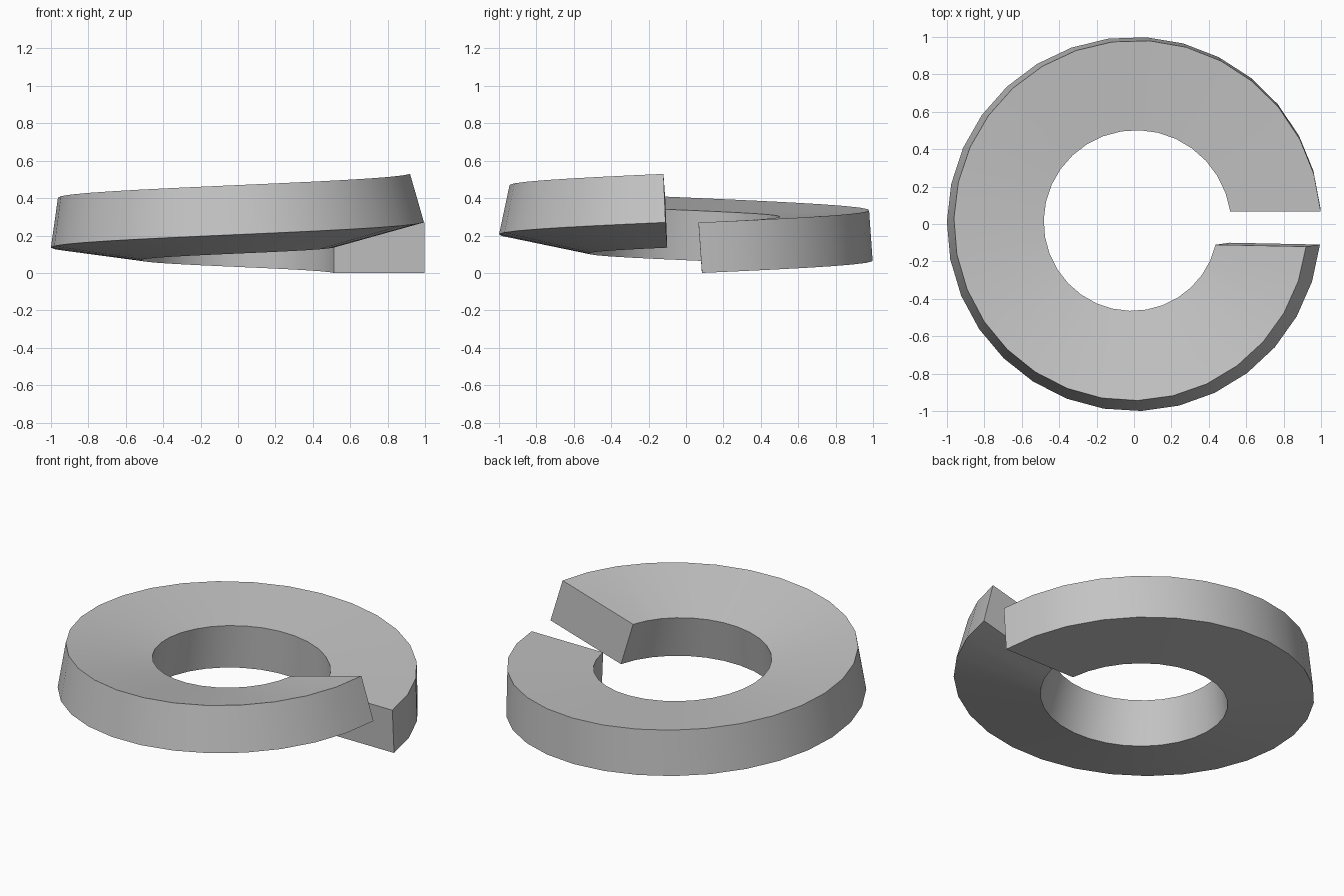
import bpy
import bmesh
from math import radians, cos, sin, atan2
from mathutils import Vector

cube = bpy.data.objects.get("Cube")
if cube:
    bpy.data.objects.remove(cube)

STEPS = 30
R_OUT, R_IN = 1.0, 0.52
HEIGHT = 0.27            # thickness of the square bar
RISE_OUT, RISE_IN = 0.27, 0.135
PITCH = 0.07             # lean of each section back along the coil


def lower_point(radius, start, end, rise, t):
    """Point on a rising lower edge, with its backward tangent."""
    a = radians(start + (end - start) * t)
    return Vector((radius * cos(a), radius * sin(a), rise * t)), Vector((sin(a), -cos(a), 0))


def section(t):
    """Four corners of the bar, twisting inward as it climbs."""
    outer, back = lower_point(R_OUT, 4.9, 353.7, RISE_OUT, t)
    inner, _ = lower_point(R_IN, 9.4, 348.9, RISE_IN, t)
    tilt = atan2((RISE_OUT - RISE_IN) * t, R_OUT - R_IN)
    inward = Vector((-outer.x, -outer.y, 0)).normalized()
    up = inward * sin(tilt) + Vector((0, 0, cos(tilt))) + back * PITCH
    up = up.normalized() * HEIGHT
    return [outer, outer + up, inner + up, inner]


# Split ring: sweep the section round the coil and cap both ends
bm = bmesh.new()
rings = [[bm.verts.new(p) for p in section(i / STEPS)] for i in range(STEPS + 1)]
for a, b in zip(rings, rings[1:]):
    for k in range(4):
        n = (k + 1) % 4
        bm.faces.new((a[k], b[k], b[n], a[n]))
bm.faces.new(rings[0])
bm.faces.new(rings[-1][::-1])
bmesh.ops.recalc_face_normals(bm, faces=bm.faces)

mesh = bpy.data.meshes.new("split_washer")
bm.to_mesh(mesh)
bm.free()
washer = bpy.data.objects.new("split_washer", mesh)
bpy.context.collection.objects.link(washer)

# Plain grey metal
grey = bpy.data.materials.new("light_grey")
grey.use_nodes = True
colour = (0.55, 0.55, 0.55, 1)
grey.diffuse_color = colour
grey.node_tree.nodes["Principled BSDF"].inputs["Base Color"].default_value = colour
mesh.materials.append(grey)

# Smooth round walls, crisp corners
bpy.ops.object.select_all(action="DESELECT")
washer.select_set(True)
bpy.context.view_layer.objects.active = washer
bpy.ops.object.shade_smooth_by_angle(angle=radians(30))
